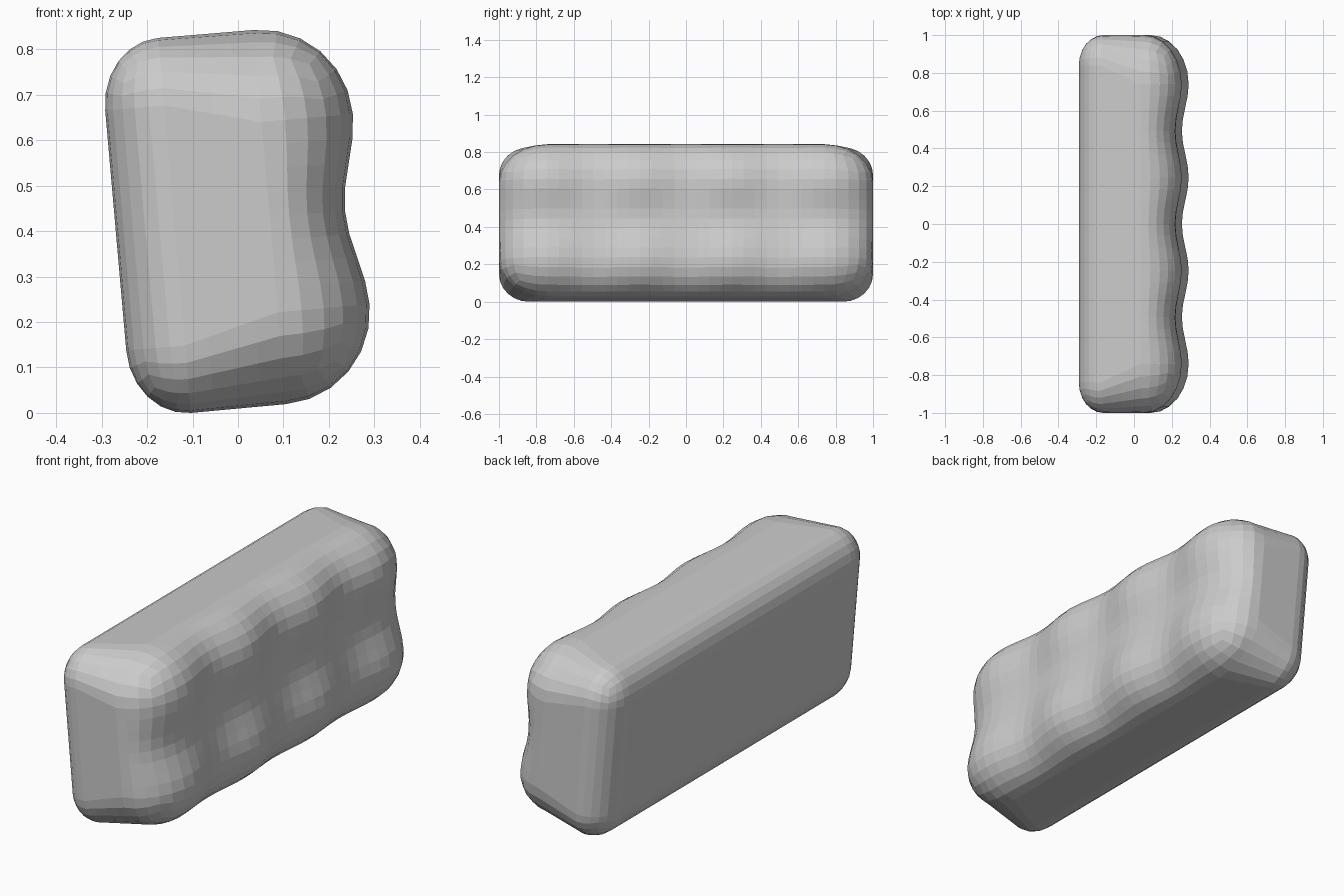
import bpy, bmesh
from math import cos, pi, tan, radians
from mathutils import Vector, Matrix

if "Cube" in bpy.data.objects:
    bpy.data.objects.remove(bpy.data.objects["Cube"])

# Rounded cushion: straight core box plus elliptical corners (x, y, z)
FRONT_CORE, FRONT_RAD = Vector((0.07, 0.74, 0.21)), Vector((0.202, 0.26, 0.203))
BACK_CORE, BACK_RAD = Vector((-0.14, 0.84, 0.265)), Vector((0.13, 0.16, 0.149))
TUFT = 0.036
ARC = 3
CORE_STEPS = (4, 24, 8)


def axis_samples(steps):
    """(core position, corner turn) pairs running from one side to the other."""
    low = [(-1, -1 + i / ARC) for i in range(ARC)]
    mid = [(-1 + 2 * i / steps, 0) for i in range(steps + 1)]
    high = [(1, (i + 1) / ARC) for i in range(ARC)]
    return low + mid + high


def cushion_point(samples):
    core = [s[0] for s in samples]
    n = Vector([tan(s[1] * pi / 4) for s in samples]).normalized()
    f = (core[0] + 1) / 2
    c = BACK_CORE.lerp(FRONT_CORE, f)
    r = BACK_RAD.lerp(FRONT_RAD, f)
    p = Vector((c.x + r.x * n.x, core[1] * c.y + r.y * n.y, core[2] * c.z + r.z * n.z))
    # Tufted grooves between the 4 x 2 pads on the +x face
    if n.x > 0:
        a = 0.5 * (1 + cos(3 * pi * core[1]))
        b = 0.5 * (1 + cos(pi * core[2]))
        p.x -= TUFT * n.x * (a + b - 0.6 * a * b)
    return p


# Six gridded sides welded into one skin
bm = bmesh.new()
axes = [axis_samples(s) for s in CORE_STEPS]
for k in range(3):
    i, j = (k + 1) % 3, (k + 2) % 3
    for side in (-1, 1):
        grid = []
        for si in axes[i]:
            row = []
            for sj in axes[j]:
                s = [None] * 3
                s[k], s[i], s[j] = (side, side), si, sj
                row.append(bm.verts.new(cushion_point(s)))
            grid.append(row)
        for r0, r1 in zip(grid, grid[1:]):
            for q in range(len(r0) - 1):
                bm.faces.new((r0[q], r1[q], r1[q + 1], r0[q + 1]))
bmesh.ops.remove_doubles(bm, verts=bm.verts, dist=0.0005)
bmesh.ops.recalc_face_normals(bm, faces=bm.faces)

# Lean back slightly and rest on the floor
bm.transform(Matrix.Rotation(radians(-5), 4, 'Y'))
bm.transform(Matrix.Translation((0, 0, -min(v.co.z for v in bm.verts))))

mesh = bpy.data.meshes.new("back_cushion")
bm.to_mesh(mesh)
bm.free()
cushion = bpy.data.objects.new("back_cushion", mesh)
bpy.context.collection.objects.link(cushion)
